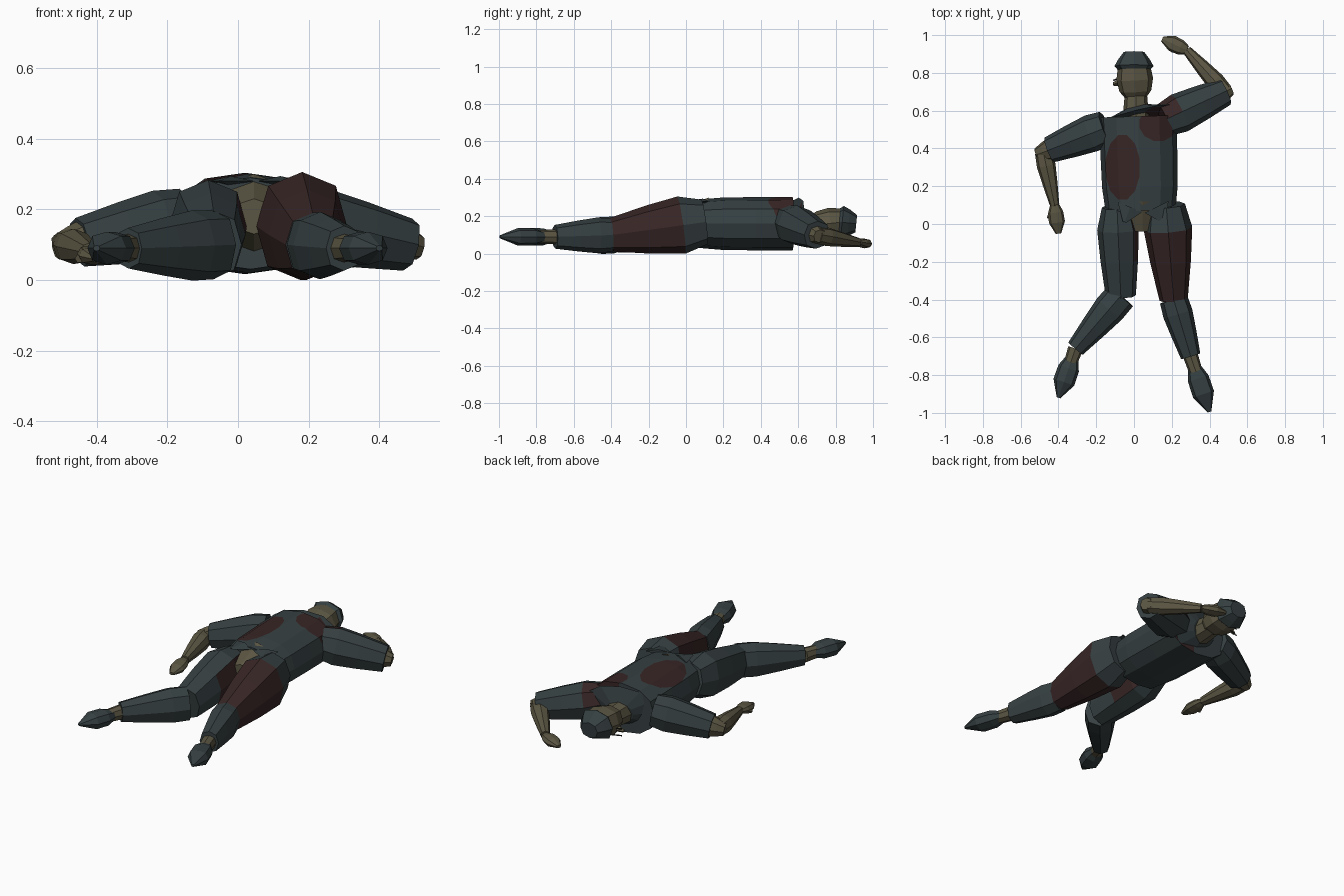
import bpy
import bmesh
import math
from mathutils import Vector

default_cube = bpy.data.objects.get("Cube")
if default_cube:
    bpy.data.objects.remove(default_cube, do_unlink=True)


def material(name, *colour):
    made = bpy.data.materials.new(name)
    made.use_nodes = True
    made.diffuse_color = (*colour, 1)
    made.node_tree.nodes["Principled BSDF"].inputs["Base Color"].default_value = (*colour, 1)
    return made


cloth = material("slate cloth", 0.037, 0.051, 0.054)
skin = material("olive skin", 0.105, 0.093, 0.056)
blood = material("dark red", 0.04, 0.019, 0.019)
wire = material("black wire", 0.01, 0.01, 0.01)


def point(x, y, z=0.1):
    return Vector((x, y, z))


def signed_power(value, exponent):
    return math.copysign(abs(value) ** exponent, value)


def cut_oval(bm, centre, radius_x, radius_y):
    """Cut a stain outline into the upward faces and colour its inside."""
    corners = 12
    for corner in range(corners):
        angle = math.tau * corner / corners
        cosine, sine = math.cos(angle), math.sin(angle)
        faces = [face for face in bm.faces if face.normal.z > 0]
        edges = {edge for face in faces for edge in face.edges}
        verts = {vert for face in faces for vert in face.verts}
        bmesh.ops.bisect_plane(
            bm, geom=[*faces, *edges, *verts],
            plane_co=centre + Vector((radius_x * cosine, radius_y * sine, 0)),
            plane_no=Vector((cosine / radius_x, sine / radius_y, 0)))
    bm.normal_update()
    for face in bm.faces:
        offset = face.calc_center_median() - centre
        inside = math.hypot(offset.x / radius_x, offset.y / radius_y) < 1
        if inside and face.normal.z > 0:
            face.material_index = 1


def limb(name, colour, start, end, start_width, end_width, swell=0.0, flat=1.0,
         peak=0.5, sides=8, square=0.85, stained=None, ovals=()):
    """Faceted tapering tube; swell thickens it between its two ends."""
    bm = bmesh.new()
    direction = end - start
    across = direction.cross(Vector((0, 0, 1))).normalized()
    upward = across.cross(direction).normalized()
    loops = []
    for step in (0, 0.25, 0.6, 1):
        width = start_width + (end_width - start_width) * step
        width += swell * math.sin(math.pi * step ** peak)
        centre = start + direction * step
        loop = []
        for side in range(sides):
            angle = math.tau * side / sides
            loop.append(bm.verts.new(
                centre + across * width * signed_power(math.cos(angle), square)
                + upward * width * flat * signed_power(math.sin(angle), square)))
        loops.append(loop)
    for near, far in zip(loops, loops[1:]):
        for side in range(sides):
            other = (side + 1) % sides
            bm.faces.new((near[side], near[other], far[other], far[side]))
    bm.faces.new(loops[0])
    bm.faces.new(loops[-1])
    bmesh.ops.recalc_face_normals(bm, faces=bm.faces)
    for face in bm.faces:
        if stained and stained(face.calc_center_median(), face.normal):
            face.material_index = 1
    for oval in ovals:
        cut_oval(bm, *oval)
    mesh = bpy.data.meshes.new(name)
    bm.to_mesh(mesh)
    bm.free()
    mesh.materials.append(colour)
    mesh.materials.append(blood)
    made = bpy.data.objects.new(name, mesh)
    bpy.context.collection.objects.link(made)


# Body landmarks
hem, chest, collar = point(0.035, 0.07, 0.16), point(0.02, 0.57, 0.16), point(0.01, 0.61, 0.15)
left_hip, left_knee = point(0.17, 0.1, 0.17), point(0.21, -0.4)
left_ankle, left_toe = point(0.3, -0.7, 0.09), point(0.4, -0.995, 0.09)
right_hip, right_knee = point(-0.09, 0.09, 0.17), point(-0.07, -0.38)
right_ankle, right_toe = point(-0.31, -0.66, 0.09), point(-0.4, -0.92, 0.09)
left_shoulder, left_elbow = point(0.16, 0.55, 0.17), point(0.48, 0.7)
left_wrist, left_fingers = point(0.28, 0.92, 0.06), point(0.15, 0.98, 0.05)
right_shoulder, right_elbow = point(-0.15, 0.51, 0.17), point(-0.48, 0.38)
right_wrist, right_fingers = point(-0.42, 0.1, 0.08), point(-0.4, -0.05, 0.06)

# Shirt with two stains, its shoulder slope, and the bare waist
stains = [(point(-0.06, 0.3), 0.09, 0.17), (point(0.13, 0.53), 0.1, 0.09)]
limb("shirt", cloth, hem, chest, 0.185, 0.205, swell=0.01, flat=0.7,
     sides=12, ovals=stains)
limb("shirt_shoulders", cloth, chest, collar, 0.205, 0.08, flat=0.7,
     sides=12, ovals=stains[1:])
limb("waist", skin, point(0.045, 0.12, 0.18), point(0.045, -0.04, 0.18), 0.12, 0.05)

# Pointed shirt tails
for tail_start, tail_tip in ((-0.02, -0.05), (0.12, 0.16)):
    limb("shirt_tail", cloth, point(tail_start, 0.09, 0.28), point(tail_tip, 0.01, 0.28),
         0.07, 0.01, flat=0.2, sides=4, square=1)

# Trousers: left thigh stained all round, right one only on its inside
limb("left_thigh", cloth, left_hip, left_knee, 0.1, 0.075, swell=0.035, flat=1.2,
     stained=lambda centre, normal: abs(normal.y) < 0.9 and centre.y < 0)
limb("right_thigh", cloth, right_hip, right_knee, 0.08, 0.08, swell=0.03, flat=1.2,
     stained=lambda centre, normal: normal.x > 0.4 and centre.y > -0.15)
limb("left_calf", cloth, left_knee, left_ankle, 0.075, 0.053, swell=0.01, flat=1.2)
limb("right_calf", cloth, right_knee, right_ankle, 0.085, 0.05, swell=0.01, flat=1.15)

# Bare ankles and boots
for side, ankle, toe in (("left", left_ankle, left_toe), ("right", right_ankle, right_toe)):
    limb(side + "_ankle", skin, ankle, ankle.lerp(toe, 0.3), 0.04, 0.035)
    limb(side + "_boot", cloth, ankle.lerp(toe, 0.2), toe, 0.035, 0.01,
         swell=0.04, flat=0.8, peak=1)

# Sleeves, with a stain spreading over the left shoulder
limb("left_sleeve", cloth, left_shoulder, left_elbow, 0.09, 0.075, swell=0.02,
     stained=lambda centre, normal: centre.x < 0.22 and normal.z > 0.1)
limb("right_sleeve", cloth, right_shoulder, right_elbow.lerp(right_shoulder, 0.1),
     0.09, 0.07, swell=0.015)

# Bare elbows, forearms, hands and thumbs
for side, shoulder, elbow, wrist, fingers, thumb in (
        ("left", left_shoulder, left_elbow, left_wrist, left_fingers, point(0.2, 0.92, 0.05)),
        ("right", right_shoulder, right_elbow, right_wrist, right_fingers, point(-0.45, 0.03, 0.06))):
    limb(side + "_elbow", skin, elbow.lerp(shoulder, 0.2), elbow.lerp(shoulder, -0.1),
         0.05, 0.035, swell=0.015)
    limb(side + "_forearm", skin, elbow, wrist, 0.045, 0.025, swell=0.01)
    limb(side + "_hand", skin, wrist, fingers, 0.025, 0.015, swell=0.025, flat=0.6, peak=1)
    limb(side + "_thumb", skin, wrist, thumb, 0.018, 0.012, sides=6)

# Neck, head turned to its right, nose and cap
limb("neck", skin, point(0.01, 0.56, 0.15), point(0.01, 0.7, 0.15), 0.07, 0.058)
limb("head", skin, point(0.01, 0.66, 0.15), point(0, 0.84, 0.17), 0.05, 0.085,
     swell=0.03, flat=0.85, peak=0.8)
limb("nose", skin, point(-0.07, 0.75, 0.13), point(-0.11, 0.74, 0.12), 0.02, 0.01, sides=4)
limb("cap", cloth, point(0, 0.81, 0.17), point(0, 0.91, 0.16), 0.08, 0.055,
     swell=0.03, flat=0.85)

# Thin wire spectacles
for height in (0.1, 0.14):
    limb("spectacle_wire", wire, point(-0.03, 0.79, height), point(-0.11, 0.76, height),
         0.004, 0.004, sides=4)
